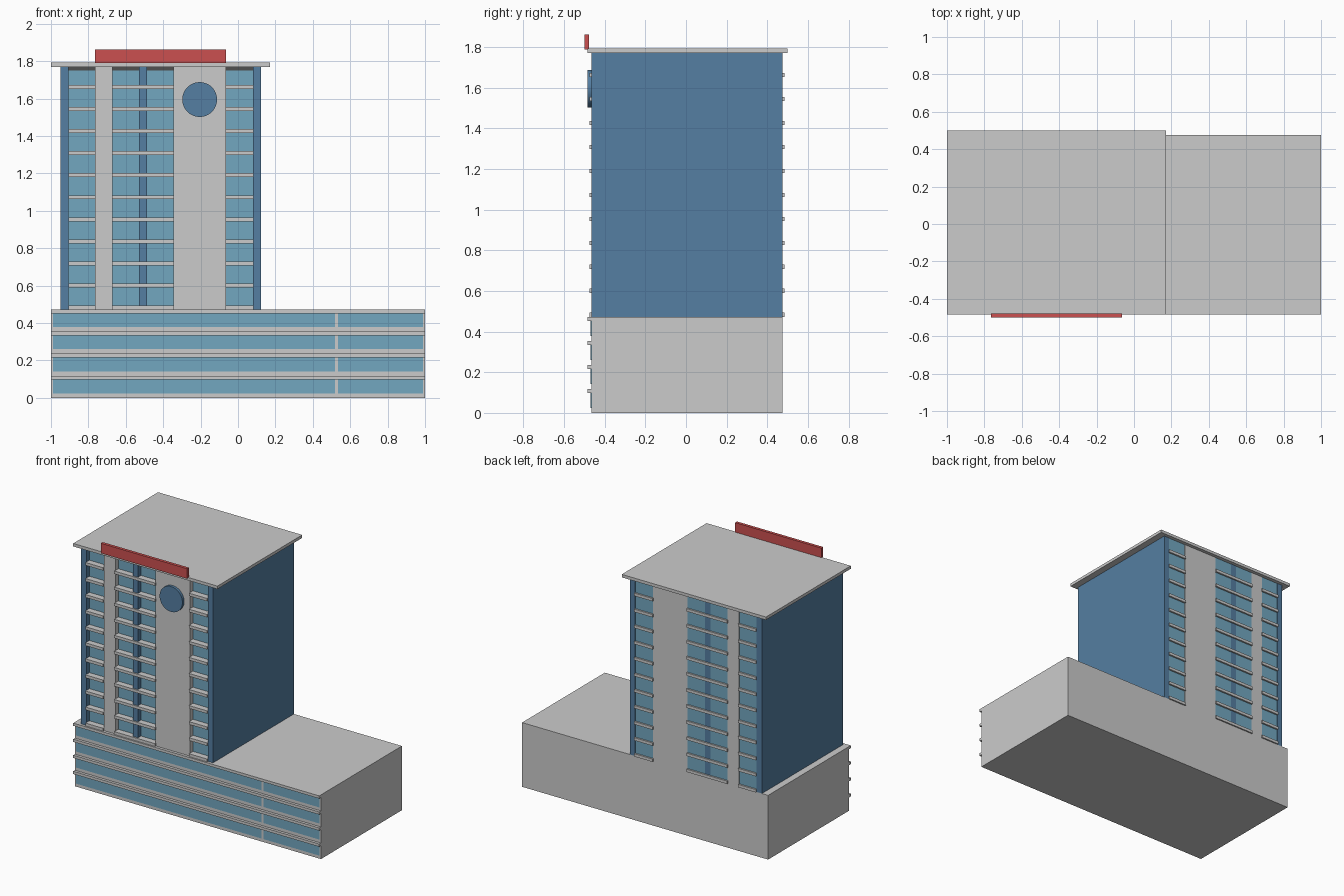
import bpy
import math

if "Cube" in bpy.data.objects:
    bpy.data.objects.remove(bpy.data.objects["Cube"])


def material(name, rgb):
    m = bpy.data.materials.new(name)
    m.diffuse_color = (*rgb, 1)
    m.use_nodes = True
    m.node_tree.nodes["Principled BSDF"].inputs["Base Color"].default_value = m.diffuse_color
    return m


BLUE = material("blue", (0.09, 0.21, 0.36))
GLASS = material("glass", (0.17, 0.39, 0.53))
RED = material("red", (0.6, 0.08, 0.08))
DARK = material("dark", (0.08, 0.08, 0.08))


def box(name, x, y, z, mat=None):
    """Box from (min, max) pairs."""
    bpy.ops.mesh.primitive_cube_add(size=1, location=[sum(p) / 2 for p in (x, y, z)])
    o = bpy.context.object
    o.name = name
    o.scale = [p[1] - p[0] for p in (x, y, z)]
    bpy.ops.object.transform_apply(location=False, rotation=False, scale=True)
    if mat:
        o.data.materials.append(mat)
    return o


F, B = -0.465, 0.475            # front and back wall planes
BASE, TOP = 0.472, 1.77         # tower bottom and top
STOREY = 0.118
GLASS_F = F + 0.035             # recessed front glazing

# Podium with four glazed storeys and ledges on the front
box("podium", (-1, 1), (F, B), (0, BASE))
for i in range(4):
    z = i * STOREY
    for x in ((-0.99, 0.518), (0.535, 0.99)):
        box("podium_window", x, (F - 0.004, F + 0.01), (z + 0.024, z + 0.098), GLASS)
    box("podium_ledge", (-1, 1), (F - 0.02, F + 0.005), (z + 0.098, z + STOREY))

# Tower side walls, middle fin and grey piers
for x in ((-0.95, -0.907), (0.08, 0.122)):
    box("side_wall", x, (F, B), (BASE, TOP), BLUE)
box("middle_fin", (-0.53, -0.487), (F, B), (BASE, TOP), BLUE)
for x in ((-0.765, -0.672), (-0.345, -0.065)):
    box("pier", x, (F, B), (BASE, TOP))

# Glazed bays, dark band below the roof
for x in ((-0.907, -0.765), (-0.672, -0.53), (-0.487, -0.345), (-0.065, 0.08)):
    box("bay_glass", x, (GLASS_F, B - 0.002), (BASE, TOP), GLASS)
    box("top_band", x, (GLASS_F - 0.003, GLASS_F + 0.01), (1.75, TOP), DARK)

# Floor slabs projecting from each bay, front and back
for x in ((-0.907, -0.763), (-0.674, -0.343), (-0.067, 0.082)):
    for i in range(11):
        z = BASE + i * STOREY
        box("slab_front", x, (F - 0.01, GLASS_F + 0.005), (z, z + 0.021))
        box("slab_back", x, (B - 0.015, B + 0.01), (z, z + 0.021))

# Roof slab and blank rooftop sign
box("roof", (-1, 0.172), (-0.485, 0.5), (TOP, 1.792))
box("roof_sign", (-0.765, -0.065), (-0.5, -0.478), (1.789, 1.862), RED)

# Round disc on the wide pier
bpy.ops.mesh.primitive_cylinder_add(vertices=48, radius=0.093, depth=0.03,
                                    location=(-0.205, F - 0.005, 1.595),
                                    rotation=(math.pi / 2, 0, 0))
disc = bpy.context.object
disc.name = "round_disc"
disc.data.materials.append(BLUE)
bpy.ops.object.shade_smooth_by_angle()
